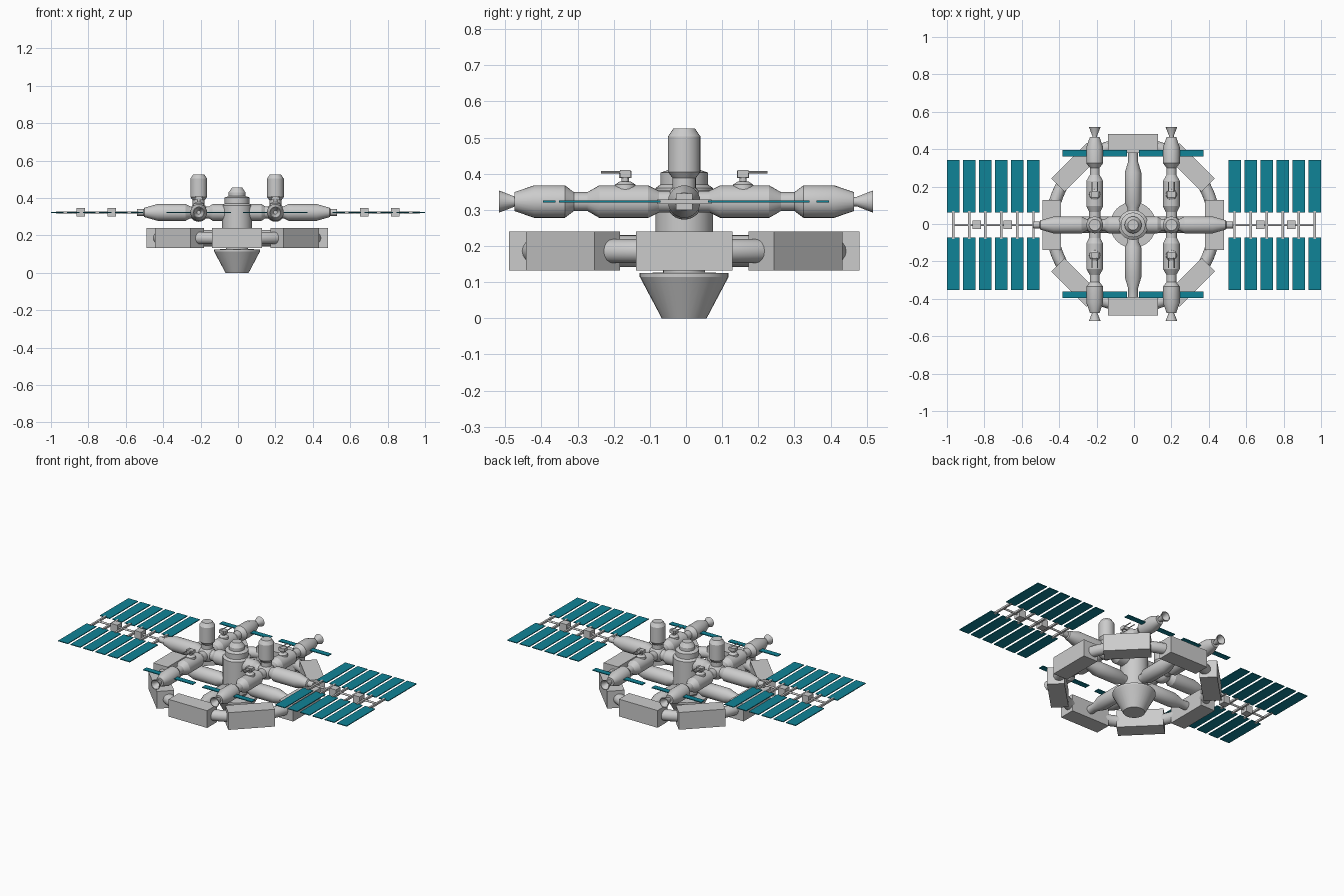
import bpy, bmesh, math
from mathutils import Vector, Matrix

if "Cube" in bpy.data.objects:
    bpy.data.objects.remove(bpy.data.objects["Cube"])

CX = CY = -0.005      # hub axis
BZ = 0.323            # height of the upper beams
RZ = 0.186            # height of the habitat ring
X, Y, Z = Vector((1, 0, 0)), Vector((0, 1, 0)), Vector((0, 0, 1))

teal = bpy.data.materials.new("solar_teal")
teal.diffuse_color = (0.005, 0.23, 0.31, 1)
teal.use_nodes = True
teal.node_tree.nodes["Principled BSDF"].inputs["Base Color"].default_value = teal.diffuse_color


def finish(name, bm, smooth=False, mat=None):
    bmesh.ops.recalc_face_normals(bm, faces=bm.faces)
    me = bpy.data.meshes.new(name)
    bm.to_mesh(me)
    bm.free()
    ob = bpy.data.objects.new(name, me)
    bpy.context.collection.objects.link(ob)
    if mat:
        me.materials.append(mat)
    if smooth:
        bpy.ops.object.select_all(action='DESELECT')
        ob.select_set(True)
        bpy.context.view_layer.objects.active = ob
        bpy.ops.object.shade_smooth_by_angle(angle=math.radians(25))
    return ob


def lathe(name, profile, origin, axis=Z, n=24):
    """Turned part: profile is (radius, distance along axis)."""
    bm = bmesh.new()
    q = axis.to_track_quat('Z', 'Y')
    rings = []
    for r, t in profile:
        rings.append([bm.verts.new(Vector(origin) + q @ Vector(
            (r * math.cos(2 * math.pi * i / n), r * math.sin(2 * math.pi * i / n), t)))
            for i in range(n)])
    for a, b in zip(rings, rings[1:]):
        for i in range(n):
            j = (i + 1) % n
            bm.faces.new((a[i], a[j], b[j], b[i]))
    bm.faces.new(rings[0])
    bm.faces.new(rings[-1])
    return finish(name, bm, True)


def box(name, loc, size, angle=0, mat=None):
    bm = bmesh.new()
    m = (Matrix.Translation(loc) @ Matrix.Rotation(angle, 4, 'Z')
         @ Matrix.Diagonal((*size, 1)))
    bmesh.ops.create_cube(bm, size=1, matrix=m)
    return finish(name, bm, False, mat)


# central hub and the engine skirt below it
lathe("hub", [(.058, .11), (.058, .135), (.08, .15), (.08, .36), (.066, .37), (.066, .403),
              (.045, .41), (.045, .43), (.028, .455)], (CX, CY, 0), n=32)
lathe("hub_skirt", [(.062, 0), (.123, .115), (.123, .125), (.06, .127)], (CX, CY, 0), n=32)

# habitat ring: torus corridor with eight box modules
bpy.ops.mesh.primitive_torus_add(location=(CX, CY, RZ), major_radius=.435, minor_radius=.033,
                                 major_segments=64, minor_segments=16)
bpy.context.object.name = "ring_corridor"
bpy.ops.object.shade_smooth_by_angle(angle=math.radians(30))
for i in range(8):
    a = i * math.pi / 4
    box("ring_module", (CX + .435 * math.cos(a), CY + .435 * math.sin(a), RZ),
        (.1, .268, .108), a)

# spokes from hub to ring
for d in (X, -X, Y, -Y):
    lathe("ring_spoke", [(.03, .05), (.03, .09), (.044, .12), (.044, .28), (.026, .34),
                         (.026, .4)], (CX, CY, RZ), d)

turn = [(.03, .03), (.03, .07), (.045, .1)]
for s in (-1, 1):
    # main beam half
    lathe("main_beam", [(.045, .0), (.045, .13), (.032, .15), (.032, .25), (.045, .275),
                        (.045, .425), (.025, .495), (.018, .5), (.018, .535)],
          (CX, CY, BZ), X * s)
    nx = CX + .205 * s
    # junction node with a tower module on top
    bm = bmesh.new()
    bmesh.ops.create_uvsphere(bm, u_segments=24, v_segments=12, radius=.05,
                              matrix=Matrix.Translation((nx, CY, BZ)))
    finish("junction_node", bm, True)
    lathe("tower_module", [(.032, .03), (.032, .065), (.045, .082), (.045, .18), (.03, .202)],
          (nx, CY, BZ), Z)
    for t in (-1, 1):
        # side arm with docked tug and its nozzle
        lathe("side_arm", turn + [(.045, .235), (.026, .268), (.026, .305), (.045, .33),
                                  (.045, .415), (.026, .47)], (nx, CY, BZ), Y * t)
        yo = .518 * t
        lathe("nozzle", [(.013, -.055), (.013, -.046), (.031, 0), (.027, 0), (.01, -.04)],
              (nx, yo, BZ), Y * t)
        # small cross panel on the tug
        box("tug_panel", (nx, .378 * t, BZ), (.344, .034, .005), mat=teal)
        # twin-rod turret on the arm
        ty = CY + .163 * t
        lathe("turret_base", [(.03, .355), (.028, .37), (.016, .378)], (nx, ty, 0), n=16)
        lathe("turret_post", [(.01, .37), (.01, .392)], (nx, ty, 0), n=12)
        box("turret_body", (nx, ty, .398), (.018, .034, .02))
        for e in (-1, 1):
            box("turret_pod", (nx + .015 * e, ty, .4), (.012, .03, .02))
            lathe("turret_rod", [(.003, .01), (.003, .067)], (nx + .015 * e, ty, .404), Y * t, 8)

    # solar wing: spar, motor boxes, cross rods and two rows of panels
    lathe("wing_spar", [(.006, .5), (.006, .97)], (0, CY, BZ), X * s, 12)
    for mx in (.675, .84):
        box("wing_motor", (mx * s, CY, BZ), (.046, .046, .046))
    for k in range(6):
        px = s * (.538 + k * .0856)
        box("wing_cross_rod", (px, CY, BZ), (.012, .15, .012))
        for t in (-1, 1):
            box("solar_panel", (px, CY + .2065 * t, BZ), (.067, .281, .005), mat=teal)
